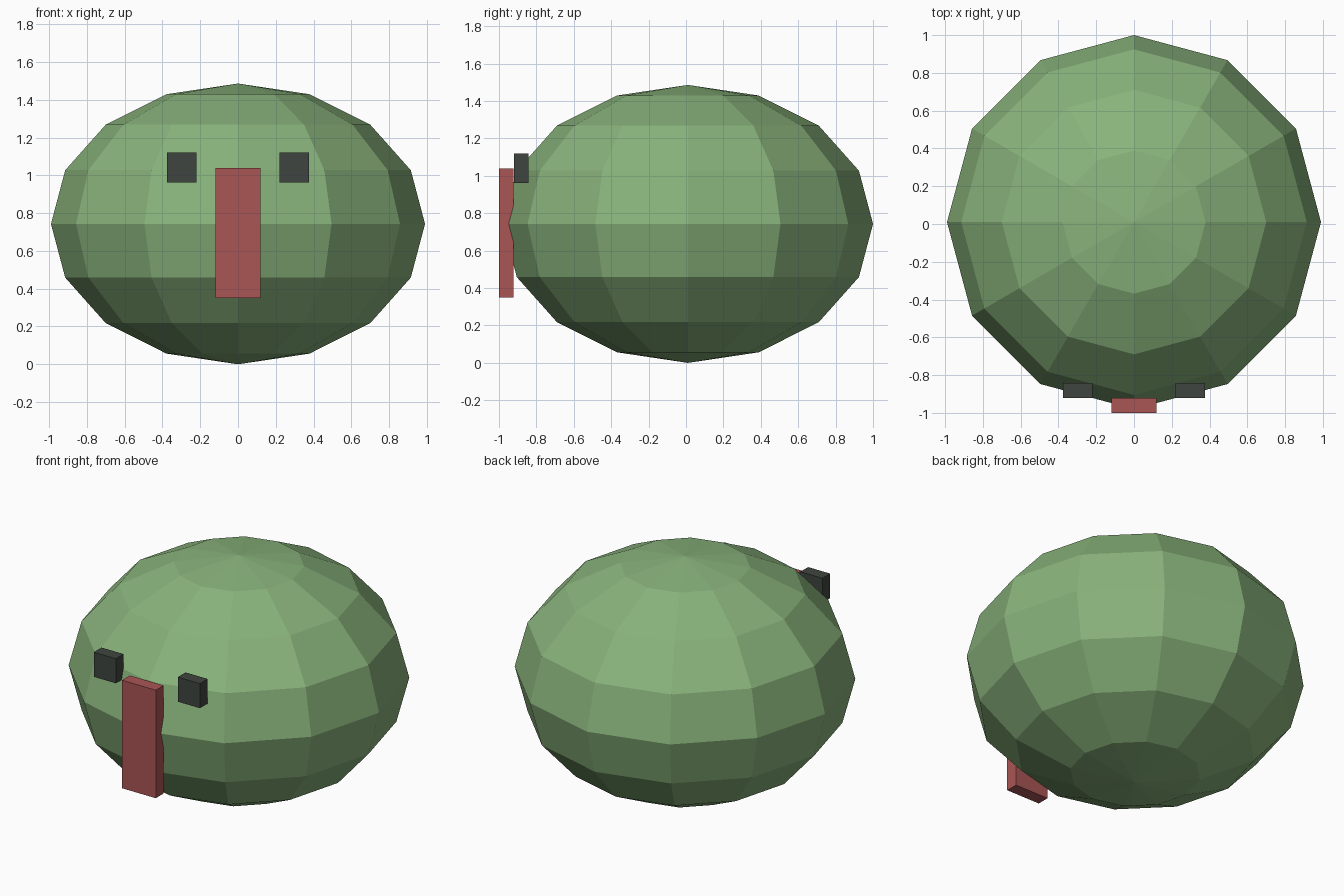
import bpy

if "Cube" in bpy.data.objects:
    bpy.data.objects.remove(bpy.data.objects["Cube"])


def material(name, rgb):
    m = bpy.data.materials.new(name)
    m.diffuse_color = (*rgb, 1)
    m.use_nodes = True
    m.node_tree.nodes["Principled BSDF"].inputs["Base Color"].default_value = m.diffuse_color
    return m


def box(name, lo, hi, mat):
    centre = [(a + b) / 2 for a, b in zip(lo, hi)]
    bpy.ops.mesh.primitive_cube_add(size=1, location=centre)
    ob = bpy.context.object
    ob.name = name
    ob.scale = [b - a for a, b in zip(lo, hi)]
    bpy.ops.object.transform_apply(location=False, rotation=False, scale=True)
    ob.data.materials.append(mat)
    return ob


green = material("green", (0.25, 0.45, 0.20))
red = material("red", (0.40, 0.09, 0.09))
dark = material("dark", (0.05, 0.06, 0.05))

# Squashed low-poly body
bpy.ops.mesh.primitive_uv_sphere_add(segments=12, ring_count=8, radius=1,
                                     location=(0, 0.01, 0.743))
body = bpy.context.object
body.name = "body"
body.scale = (0.99, 0.99, 0.743)
bpy.ops.object.transform_apply(location=False, rotation=False, scale=True)
body.data.materials.append(green)

# Eyes, mirrored left and right
for side, x in (("left", 0.297), ("right", -0.297)):
    box(side + "_eye", (x - 0.078, -0.92, 0.963), (x + 0.078, -0.842, 1.12), dark)

# Long tongue hanging down the front
box("tongue", (-0.119, -1.0, 0.35), (0.119, -0.921, 1.04), red)
